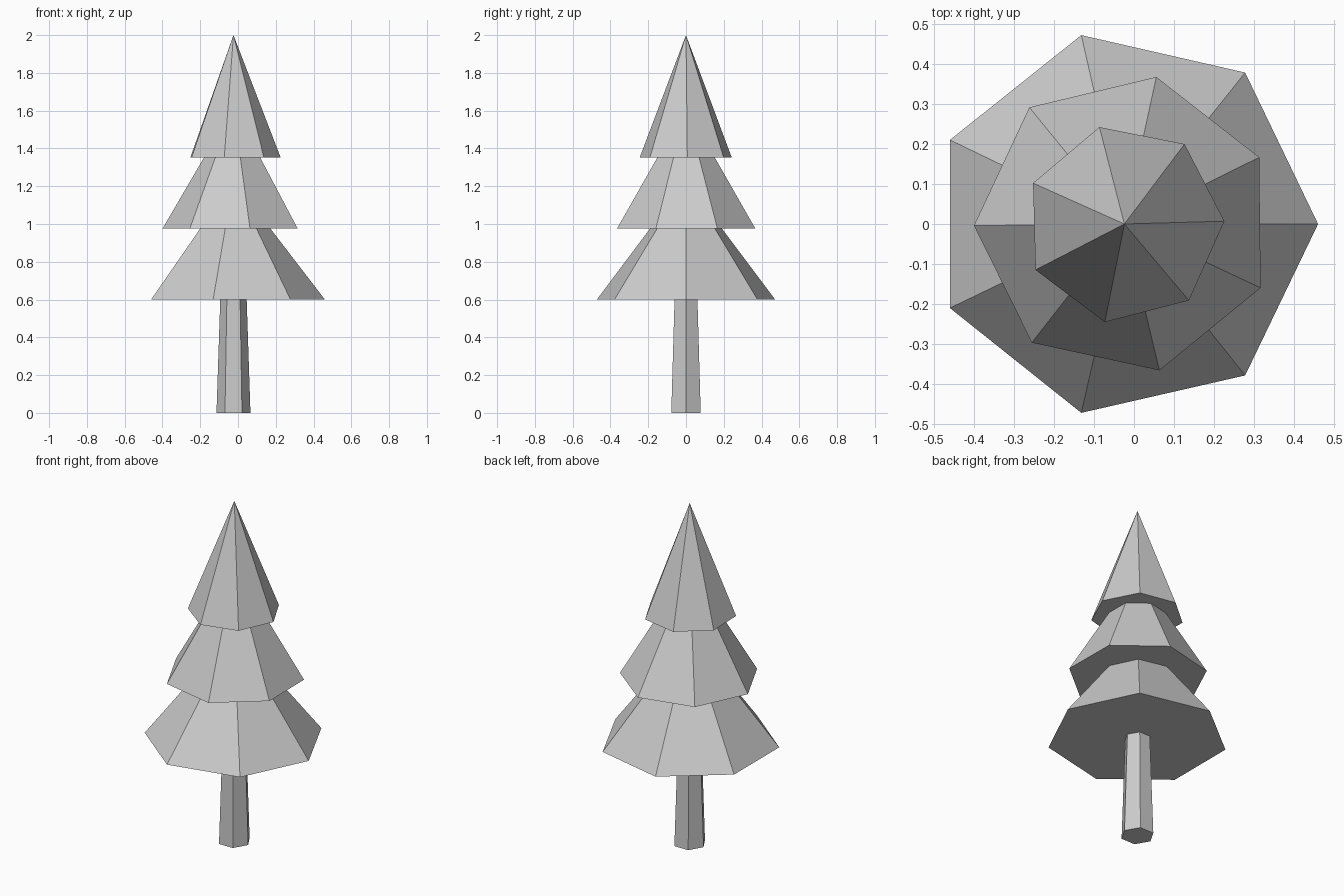
import bpy
import math

if "Cube" in bpy.data.objects:
    bpy.data.objects.remove(bpy.data.objects["Cube"])

CX = -0.024  # trunk axis, offset so the footprint is centred

grey = bpy.data.materials.new("light_grey")
grey.diffuse_color = (0.6, 0.6, 0.6, 1.0)
grey.use_nodes = True
grey.node_tree.nodes["Principled BSDF"].inputs["Base Color"].default_value = grey.diffuse_color


def tapered(name, sides, z0, z1, r0, r1, turn):
    """Closed, flat-faced cone or frustum with its first corner at `turn` degrees."""
    def ring(r, z):
        angles = [math.radians(turn) + math.tau * i / sides for i in range(sides)]
        return [(CX + r * math.cos(a), r * math.sin(a), z) for a in angles]

    verts = ring(r0, z0)
    faces = [tuple(reversed(range(sides)))]
    if r1 > 0:
        verts += ring(r1, z1)
        faces.append(tuple(range(sides, 2 * sides)))
        faces += [(i, (i + 1) % sides, sides + (i + 1) % sides, sides + i)
                  for i in range(sides)]
    else:
        verts.append((CX, 0, z1))
        faces += [(i, (i + 1) % sides, sides) for i in range(sides)]

    mesh = bpy.data.meshes.new(name)
    mesh.from_pydata(verts, [], faces)
    mesh.materials.append(grey)
    obj = bpy.data.objects.new(name, mesh)
    bpy.context.collection.objects.link(obj)
    return obj


# Six-sided trunk
tapered("trunk", 6, 0.0, 0.6, 0.09, 0.07, 0)

# Seven-sided foliage tiers, each turned differently
tapered("lower_foliage", 7, 0.6, 0.975, 0.484, 0.196, 0)
tapered("middle_foliage", 7, 0.975, 1.352, 0.376, 0.156, 180.6)
tapered("top_foliage", 7, 1.352, 2.0, 0.25, 0.0, 1.6)
